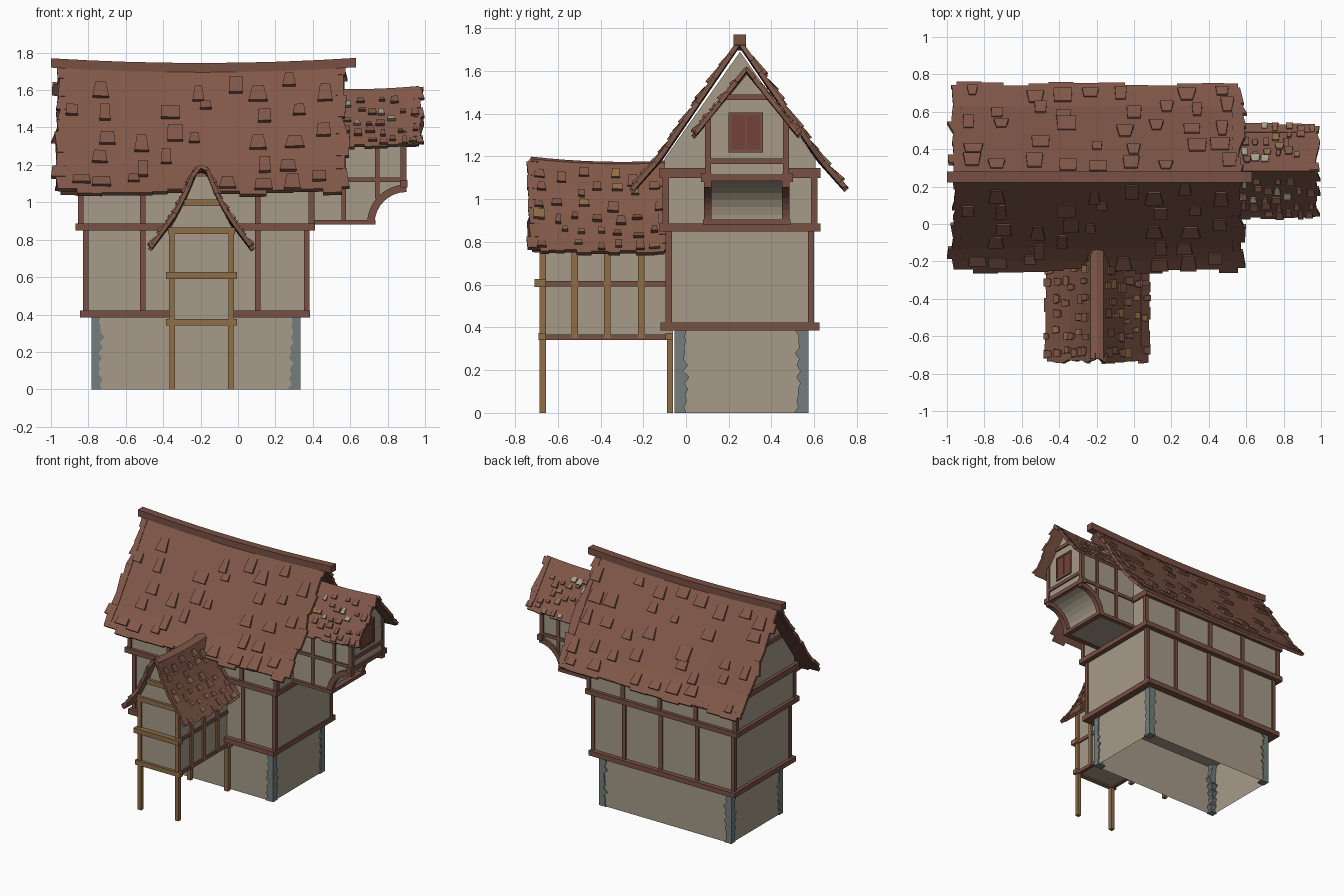
import bpy, bmesh, math, random
from mathutils import Vector

if "Cube" in bpy.data.objects:
    bpy.data.objects.remove(bpy.data.objects["Cube"])
random.seed(7)
R = random.uniform


def material(name, rgb):
    lin = [((c / 255 + 0.055) / 1.055) ** 2.4 for c in rgb]
    m = bpy.data.materials.new(name)
    m.diffuse_color = (*lin, 1)
    m.use_nodes = True
    m.node_tree.nodes["Principled BSDF"].inputs["Base Color"].default_value = m.diffuse_color
    return m


PLASTER = material("plaster", (166, 155, 137))
BEAM = material("red brown timber", (120, 80, 68))
ROOF = material("roof tile", (129, 88, 73))
TAN = material("tan timber", (143, 109, 72))
STONE = material("grey stone", (115, 126, 124))
PANE = material("window shutter", (114, 66, 56))
PALE = material("pale tile", (162, 156, 138))


def mesh(name, verts, faces, mats, idx=None, recalc=True):
    me = bpy.data.meshes.new(name)
    me.from_pydata([tuple(v) for v in verts], [], faces)
    for m in (mats if isinstance(mats, list) else [mats]):
        me.materials.append(m)
    if idx:
        me.polygons.foreach_set("material_index", idx)
    if recalc:
        bm = bmesh.new()
        bm.from_mesh(me)
        bmesh.ops.recalc_face_normals(bm, faces=bm.faces)
        bm.to_mesh(me)
        bm.free()
    ob = bpy.data.objects.new(name, me)
    bpy.context.collection.objects.link(ob)
    return ob


CUBE = [(0, 1, 3, 2), (4, 6, 7, 5), (0, 4, 5, 1), (2, 3, 7, 6), (0, 2, 6, 4), (1, 5, 7, 3)]


def boxes(name, items, mat):
    """Several boxes (x0,x1,y0,y1,z0,z1) in one object."""
    v, f = [], []
    for x0, x1, y0, y1, z0, z1 in items:
        f += [[i + len(v) for i in q] for q in CUBE]
        v += [(x, y, z) for x in (x0, x1) for y in (y0, y1) for z in (z0, z1)]
    return mesh(name, v, f, mat)


def prism(name, axis, poly, a0, a1, mat):
    """Extrude a polygon given as (horizontal, z) along x or y."""
    n = len(poly)
    v = [(a, h, z) if axis == "x" else (h, a, z) for a in (a0, a1) for h, z in poly]
    f = [list(range(n)), list(range(2 * n - 1, n - 1, -1))]
    f += [(i, (i + 1) % n, (i + 1) % n + n, i + n) for i in range(n)]
    return mesh(name, v, f, mat)


def ring(x0, x1, y0, y1, z0, z1, w=0.05):
    return [(x0, x1, y0, y0 + w, z0, z1), (x0, x1, y1 - w, y1, z0, z1),
            (x0, x0 + w, y0 + w, y1 - w, z0, z1), (x1 - w, x1, y0 + w, y1 - w, z0, z1)]


def roof(name, axis, centre, prof, u0, u1, sag, rows, cols, size, mats, jag, thick=0.018):
    """Gable roof slab with ragged edge tiles and scattered raised tiles."""
    seg = [(Vector(a), Vector(b)) for a, b in zip(prof, prof[1:])]
    total = sum((b - a).length for a, b in seg)

    def place(u, s, n, side):
        r = s
        for a, b in seg:
            length = (b - a).length
            if r <= length or b == seg[-1][1]:
                break
            r -= length
        t = (b - a) / length
        d = a + t * r + Vector((-t.y, t.x)) * n
        z = d.y + sag(u) * max(0, 1 - 0.6 * s / total)
        h = centre + side * d.x
        return (u, h, z) if axis == "x" else (h, u, z)

    # slab
    stops, s = [0], 0
    for a, b in seg:
        s += (b - a).length
        stops.append(s)
    line = [(s, -1) for s in stops[:0:-1]] + [(0, 1)] + [(s, 1) for s in stops[1:]]
    nu, k = 8, len(line)
    v = [place(u0 + (u1 - u0) * i / nu, s, 0, sd) for i in range(nu + 1) for s, sd in line]
    f = [(i * k + j, i * k + j + 1, (i + 1) * k + j + 1, (i + 1) * k + j)
         for i in range(nu) for j in range(k - 1)]
    ob = mesh(name, v, f, mats[0], recalc=False)
    if sum(p.normal.z for p in ob.data.polygons) < 0:
        ob.data.flip_normals()
    mod = ob.modifiers.new("thickness", "SOLIDIFY")
    mod.thickness, mod.offset = thick, -1

    tv, tf, ti = [], [], []

    def tile(us, ss, low, tops, side, m=0):
        """us: u at (top a, top b, low a, low b); tops: height at top and low edge."""
        tf.extend([[i + len(tv) for i in q] for q in CUBE])
        ti.extend([m] * 6)
        for row in (0, 1):
            for c in (0, 1):
                for n in (low, tops[row]):
                    tv.append(place(us[row * 2 + c], ss[row], n, side))

    for side in (-1, 1):
        # ragged gable ends
        for end, dr in ((u0, -1), (u1, 1)):
            s = 0.01
            while s < total - 0.02:
                h = min(R(0.6, 1.3) * jag * 2.2, total - s)
                tile((end - dr * 0.03, end + dr * R(0, jag), end - dr * 0.03, end + dr * R(0.2, 1) * jag),
                     (s, s + h), -thick, (0.003, 0.005), side)
                s += h
        # ragged eaves
        u = u0
        while u < u1 - 0.02:
            w = min(R(1.2, 3) * jag, u1 - u)
            tile((u, u + w, u, u + w), (total - 0.06, total + R(-0.2, 0.6) * jag),
                 -thick, (0.002, 0.005), side)
            u += w
        # raised tiles
        for r in range(rows):
            for c in range(cols):
                if R(0, 1) > 0.72:
                    continue
                w, h = R(0.7, 1.4) * size, R(0.7, 1.5) * size
                u = u0 + (u1 - u0) * (c + R(0.25, 0.75)) / cols
                s = min(0.04 + (total - 0.04) * (r + R(0.1, 0.7)) / rows, total - h)
                m = random.randrange(1, len(mats)) if len(mats) > 1 and R(0, 1) < 0.3 else 0
                k = R(0, 0.2) * w
                tile((u - w / 2 + k, u + w / 2 - k, u - w / 2, u + w / 2), (s, s + h),
                     -0.003, (0.008, 0.02), side, m)
    mesh(name + "_tiles", tv, tf, mats, ti)


# ground floor: open-bottomed plaster walls with rough corner stones
bx, by = (-0.775, 0.325), (-0.045, 0.565)
v = [(x, y, z) for z in (0, 0.4) for x, y in ((bx[0], by[0]), (bx[1], by[0]), (bx[1], by[1]), (bx[0], by[1]))]
mesh("ground_floor_wall", v, [(i, (i + 1) % 4, (i + 1) % 4 + 4, i + 4) for i in range(4)], PLASTER)
for x, sx in ((-0.783, 1), (0.333, -1)):
    for y, sy in ((-0.053, 1), (0.573, -1)):
        v, f = [], []
        levels = 15
        for i in range(levels):
            a, b = [R(0.035, 0.05) if i % 2 else R(0.045, 0.07) for _ in "ab"]
            z = 0.39 * i / (levels - 1)
            v += [(x, y, z), (x + sx * a, y, z), (x + sx * a, y + sy * b, z), (x, y + sy * b, z)]
            if i:
                o = 4 * i
                f += [(o + j - 4, o + (j + 1) % 4 - 4, o + (j + 1) % 4, o + j) for j in range(4)]
        mesh("corner_stone", v, f + [(0, 1, 2, 3), tuple(range(len(v) - 4, len(v)))], STONE)

# middle floor and gabled upper floor
boxes("middle_floor_wall", [(-0.82, 0.375, -0.085, 0.59, 0.39, 0.87)], PLASTER)
prism("upper_floor_wall", "x", [(-0.1, 0.86), (0.605, 0.86), (0.605, 1.19), (0.253, 1.69), (-0.1, 1.19)],
      -0.845, 0.4, PLASTER)

# horizontal timber rings
boxes("floor_beams", ring(-0.845, 0.385, -0.12, 0.625, 0.385, 0.422)
      + ring(-0.87, 0.413, -0.125, 0.63, 0.85, 0.887)
      + ring(-0.87, 0.413, -0.125, 0.63, 1.1, 1.145), BEAM)

# wall posts, front and back plus corners
posts = []
for x0, x1, y0, y1, z0, z1 in ((-0.828, 0.383, -0.095, 0.6, 0.4, 0.87), (-0.855, 0.408, -0.11, 0.615, 0.87, 1.12)):
    for xs, y in (((-0.51, 0.105), y0), ((-0.51, -0.205, 0.105), y1 - 0.03)):
        posts += [(x - 0.015, x + 0.015, y, y + 0.03, z0, z1) for x in xs]
    posts += [(x, x + 0.03, y, y + 0.03, z0, z1) for x in (x0, x1 - 0.03) for y in (y0, y1 - 0.03)]
boxes("wall_posts", posts, BEAM)
boxes("gable_collar", [(-0.858, -0.83, 0.07, 0.435, 1.4, 1.43)], BEAM)

# main roof with sagging ridge beam
sag = lambda u: 0.025 * ((u + 0.2) / 0.8) ** 2
roof("main_roof", "x", 0.25, [(0, 1.728), (0.38, 1.185), (0.49, 1.062)], -0.95, 0.555, sag,
     5, 9, 0.075, [ROOF], 0.05)
xs = [-1 + 1.63 * i / 8 for i in range(9)]
prism("ridge_beam", "y", [(x, 1.745 + sag(x)) for x in xs] + [(x, 1.695 + sag(x)) for x in xs[::-1]],
      0.222, 0.28, BEAM)

# side bay: cantilevered box with a quarter-round cut under its end
arc = lambda r: [(0.9 + r * math.cos(a), 0.885 + r * math.sin(a))
                 for a in [math.pi - math.pi / 2 * i / 8 for i in range(9)]]
prism("side_bay_wall", "y", [(0.38, 0.885)] + arc(0.205) + [(0.89, 1.09), (0.89, 1.3), (0.38, 1.3)],
      0.1, 0.47, PLASTER)
prism("side_bay_gable", "x", [(0.1, 1.2), (0.47, 1.2), (0.47, 1.36), (0.285, 1.585), (0.1, 1.36)],
      0.4, 0.889, PLASTER)
for y in (0.085, 0.45):
    prism("side_bay_bracket", "y", arc(0.17)[:] + arc(0.21)[::-1], y, y + 0.035, BEAM)
timber = [(0.4, 0.735, 0.08, 0.115, 0.88, 0.905), (0.4, 0.735, 0.455, 0.49, 0.88, 0.905),
          (0.695, 0.735, 0.08, 0.49, 0.88, 0.905), (0.865, 0.905, 0.07, 0.12, 1.08, 1.12),
          (0.865, 0.905, 0.45, 0.5, 1.08, 1.12), (0.872, 0.9, 0.1, 0.47, 1.085, 1.115),
          (0.87, 0.9, 0.1, 0.47, 1.165, 1.19), (0.87, 0.9, 0.19, 0.38, 1.465, 1.49)]
for y in (0.09, 0.455):
    timber += [(0.4, 0.88, y, y + 0.025, 1.108, 1.132), (0.87, 0.9, y, y + 0.027, 1.1, 1.38)]
    timber += [(x - 0.012, x + 0.012, y, y + 0.025, z, 1.33) for x, z in ((0.565, 0.89), (0.745, 1.02))]
boxes("side_bay_timber", timber, BEAM)
boxes("window_panes", [(0.885, 0.897, 0.205, 0.355, 1.225, 1.4)], PANE)
boxes("window_frame", [(0.885, 0.902, y, y + 0.014, 1.22, 1.405) for y in (0.2, 0.346)]
      + [(0.885, 0.902, 0.2, 0.36, z, z + 0.014) for z in (1.218, 1.392)]
      + [(0.885, 0.9, 0.277, 0.283, 1.225, 1.4)], BEAM)
roof("side_bay_roof", "x", 0.283, [(0, 1.605), (0.12, 1.455), (0.245, 1.305)], 0.45, 0.968,
     lambda u: 0.02 * (u - 0.6) ** 2 / 0.16, 5, 9, 0.036, [ROOF, TAN, PALE], 0.03, 0.016)

# front porch room on stilts
half = [(0.16, 0.35), (0.16, 0.87), (0.085, 1.01), (0.03, 1.14)]
prism("porch_wall", "y", [(-0.195 + d, z) for d, z in half] + [(-0.195 - d, z) for d, z in half[::-1]],
      -0.67, -0.06, PLASTER)
boxes("porch_stilts", [(x, x + 0.03, y, y + 0.03, 0, 0.37) for x in (-0.367, -0.053) for y in (-0.685, -0.09)], TAN)
boxes("porch_front_timber", [(-0.385, -0.005, -0.69, -0.655, 0.34, 0.375), (-0.385, -0.005, -0.71, -0.655, 0.59, 0.627),
                             (-0.375, -0.015, -0.69, -0.655, 0.83, 0.865), (-0.29, -0.1, -0.69, -0.655, 0.98, 1.015),
                             (-0.385, -0.005, -0.095, -0.06, 0.34, 0.375)], TAN)
boxes("porch_posts", [(x, x + 0.03, y, y + 0.03, 0.35, 0.85 if y < -0.6 else 0.8)
                      for x in (-0.369, -0.051) for y in (-0.685, -0.535, -0.383, -0.224)], TAN)
boxes("porch_side_rails", [(x, x + 0.025, -0.66, -0.08, z, z + 0.026)
                           for x in (-0.366, -0.049) for z in (0.34, 0.592)], BEAM)
roof("porch_roof", "y", -0.197, [(0, 1.175), (0.035, 1.165), (0.085, 1.04), (0.15, 0.92), (0.272, 0.76)],
     -0.72, -0.1, lambda u: 0.024 * min(1, (u + 0.3) / 0.42) ** 2, 6, 7, 0.038, [ROOF, TAN], 0.03, 0.018)
